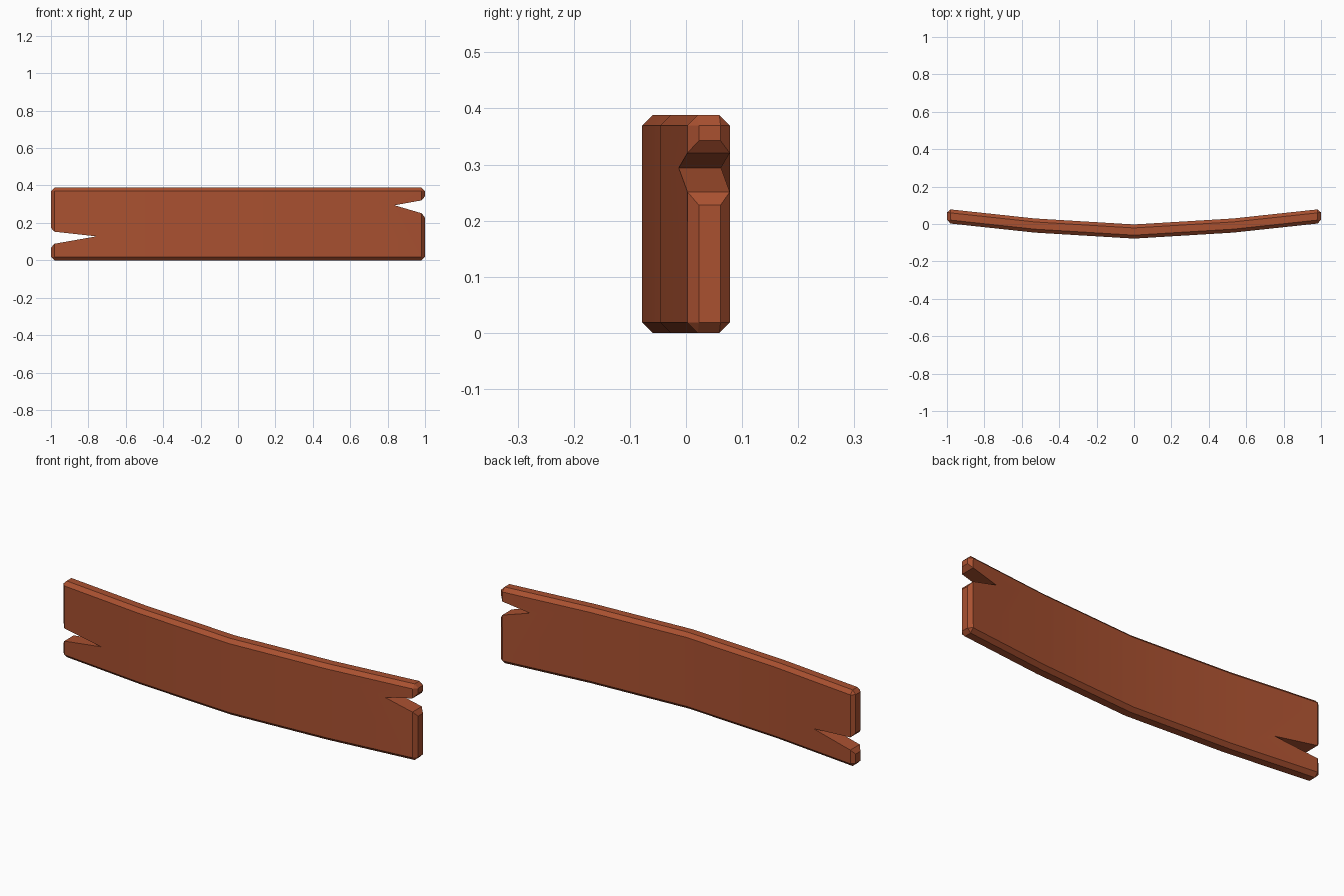
import bpy, bmesh
from mathutils import Vector

if "Cube" in bpy.data.objects:
    bpy.data.objects.remove(bpy.data.objects["Cube"])

H, T, C = 0.388, 0.0755, 0.0185   # height, thickness, chamfer
Y0 = -0.078                       # front face at the middle
BENDS = [(0, 0), (0.53, 0.032), (1.0, 0.0825)]

# Plank outline (x, z) with a split at each end
outline = [(-1, 0), (1, 0), (1, 0.246), (0.837, 0.294), (1, 0.324), (1, H),
           (-1, H), (-1, 0.155), (-0.757, 0.128), (-1, 0.085)]
inner = {3, 8}                    # split tips


def bend(x):
    x = abs(x)
    for (a, fa), (b, fb) in zip(BENDS, BENDS[1:]):
        if x <= b + 1e-4 or b == 1.0:
            return fa + (fb - fa) * (x - a) / (b - a)


bm = bmesh.new()
n = len(outline)
front = [bm.verts.new((x, Y0, z)) for x, z in outline]
back = [bm.verts.new((x, Y0 + T, z)) for x, z in outline]
bm.faces.new(front)
bm.faces.new(back[::-1])
for i in range(n):
    j = (i + 1) % n
    bm.faces.new((front[j], front[i], back[i], back[j]))
bmesh.ops.recalc_face_normals(bm, faces=bm.faces[:])

# Chamfer every edge except those inside the splits
bevel_edges = []
for i in range(n):
    j = (i + 1) % n
    if i not in inner:
        bevel_edges.append(bm.edges.get((front[i], back[i])))
        if j not in inner:
            bevel_edges.append(bm.edges.get((front[i], front[j])))
            bevel_edges.append(bm.edges.get((back[i], back[j])))
bmesh.ops.bevel(bm, geom=bevel_edges, offset=C, offset_type='OFFSET',
                segments=1, profile=0.5, affect='EDGES', clamp_overlap=True)

# Cut at the kinks, then bow the plank
for x in (-0.53, 0, 0.53):
    bmesh.ops.bisect_plane(bm, geom=bm.verts[:] + bm.edges[:] + bm.faces[:],
                           plane_co=Vector((x, 0, 0)), plane_no=Vector((1, 0, 0)))
for v in bm.verts:
    v.co.y += bend(v.co.x)

mesh = bpy.data.meshes.new("plank")
bm.to_mesh(mesh)
bm.free()
plank = bpy.data.objects.new("plank", mesh)
bpy.context.collection.objects.link(plank)

wood = bpy.data.materials.new("red_brown_wood")
wood.diffuse_color = (0.40, 0.082, 0.03, 1)
wood.use_nodes = True
wood.node_tree.nodes["Principled BSDF"].inputs["Base Color"].default_value = wood.diffuse_color
mesh.materials.append(wood)

# Smooth the gentle bow, keep chamfers crisp
bpy.context.view_layer.objects.active = plank
plank.select_set(True)
bpy.ops.object.shade_smooth_by_angle(angle=0.5)
